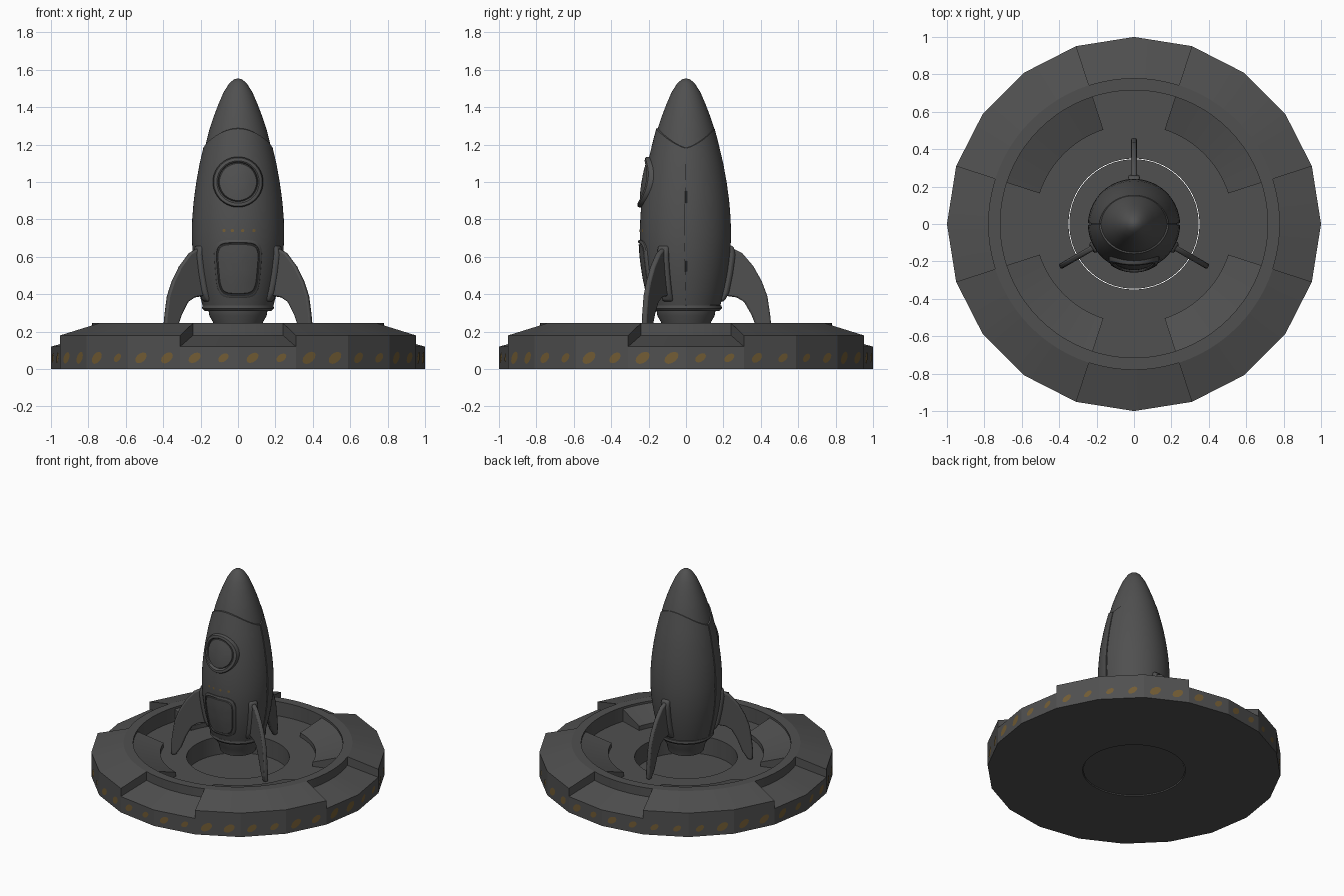
import bpy, bmesh, math, random
from math import sin, cos, pi, radians

if "Cube" in bpy.data.objects:
    bpy.data.objects.remove(bpy.data.objects["Cube"])

random.seed(4)


def material(name, rgb):
    m = bpy.data.materials.new(name)
    m.diffuse_color = (*rgb, 1)
    m.use_nodes = True
    m.node_tree.nodes["Principled BSDF"].inputs["Base Color"].default_value = m.diffuse_color
    return m


GREY = material("dark_grey", (0.08, 0.08, 0.08))
OCHRE = material("ochre_paint", (0.17, 0.108, 0.035))


def finish(name, bm, mat=GREY, smooth=35, bevel=0):
    bmesh.ops.remove_doubles(bm, verts=bm.verts, dist=0.0002)
    bmesh.ops.recalc_face_normals(bm, faces=bm.faces)
    me = bpy.data.meshes.new(name)
    bm.to_mesh(me)
    bm.free()
    me.materials.append(mat)
    ob = bpy.data.objects.new(name, me)
    bpy.context.collection.objects.link(ob)
    if bevel:
        mod = ob.modifiers.new("bevel", 'BEVEL')
        mod.width, mod.segments, mod.limit_method = bevel, 2, 'ANGLE'
    bpy.ops.object.select_all(action='DESELECT')
    bpy.context.view_layer.objects.active = ob
    ob.select_set(True)
    bpy.ops.object.shade_smooth_by_angle(angle=radians(smooth))
    return ob


def grid(bm, rows):
    """Quads between successive rows of points."""
    vs = [[bm.verts.new(p) for p in row] for row in rows]
    for a, b in zip(vs, vs[1:]):
        for i in range(len(a) - 1):
            bm.faces.new((a[i], a[i + 1], b[i + 1], b[i]))
    return vs


def sweep(bm, profile, a0, a1, step, rim=False, cap=()):
    """Turn an (r, z) profile from a0 to a1 degrees; rim makes r=1 a 20-gon."""
    n = round((a1 - a0) / step)

    def pt(r, z, a):
        if rim and r > 0.99:
            r = cos(radians(9)) / cos(radians(a % 18 - 9))
        return (r * cos(radians(a)), r * sin(radians(a)), z)
    angles = [a0 + (a1 - a0) * i / n for i in range(n + 1)]
    grid(bm, [[pt(r, z, a) for r, z in profile] for a in angles])
    if cap:
        for a in (a0, a1):
            bm.faces.new([bm.verts.new(pt(r, z, a)) for r, z in cap])


# Launch pad: ring with 20-sided rim, four raised wedges, four low notches
bm = bmesh.new()
sweep(bm, [(1, .12), (1, 0), (.715, 0), (.35, 0), (.35, .138), (.715, .138),
           (.715, .245), (.78, .245)], 0, 360, 4.5, True)
for k in range(4):
    a = 90 * k
    sweep(bm, [(1, .12), (.78, .18), (.78, .245)], a - 18, a + 18, 4.5, True)
    wedge = [(1, .12), (1, .18), (.78, .245)]
    sweep(bm, wedge, a + 18, a + 72, 4.5, True, cap=wedge + [(.78, .18)])
finish("launch_pad", bm, smooth=15)

# Sloping blocks inside the pad
bm = bmesh.new()
for k in range(4):
    ramp = [(.53, .138), (.53, .17), (.715, .23)]
    sweep(bm, ramp, 90 * k + 18, 90 * k + 72, 4.5, cap=ramp + [(.715, .138)])
finish("pad_ramps", bm, smooth=25)

# Floor of the blast pit
bm = bmesh.new()
bmesh.ops.create_circle(bm, cap_ends=True, segments=80, radius=.346)
bmesh.ops.translate(bm, verts=bm.verts, vec=(0, 0, .006))
finish("pit_floor", bm)

# Painted warning marks round the rim, two on each facet
bm = bmesh.new()
for k in range(40):
    facet, side = radians(18 * (k // 2) + 9), (k % 2 * 2 - 1) * .078
    s = random.uniform(.65, 1)
    vs = []
    for i in range(12):
        t = 2 * pi * i / 12
        dz = .034 * s * sin(t)
        u = side + .036 * s * cos(t) + .5 * dz
        d = cos(radians(9)) + .002
        vs.append(bm.verts.new((d * cos(facet) - u * sin(facet),
                                d * sin(facet) + u * cos(facet), .06 + dz)))
    bm.faces.new(vs)
finish("rim_marks", bm, OCHRE)

# Hull profile as (z, radius)
HULL = [(1.555, 0), (1.548, .022), (1.53, .045), (1.48, .077), (1.42, .103),
        (1.35, .13), (1.28, .153), (1.18, .178), (1.1, .197), (1.0, .215),
        (.9, .229), (.8, .237), (.7, .239), (.6, .233), (.5, .219),
        (.4, .198), (.335, .18)]


def R(z):
    for (z1, r1), (z0, r0) in zip(HULL, HULL[1:]):
        if z >= z0:
            return r0 + (r1 - r0) * (z - z0) / (z1 - z0)
    return HULL[-1][1]


# Nose and inner hull
bm = bmesh.new()
sweep(bm, [(r, z) for z, r in HULL], 0, 360, 7.5)
finish("nose_and_hull", bm)

# Front and back hull panels with an arched top edge and side seams
for name, a0, t in (("front_hull_panel", 180, .008), ("back_hull_panel", 0, .002)):
    bm = bmesh.new()
    cols = []
    for i in range(33):
        a = radians(a0 + 1 + 178 * i / 32)
        top = 1.18 + .105 * abs(sin(a)) ** 1.3
        zs = [top + (.335 - top) * j / 20 for j in range(21)]
        off = .008 + (t - .008) * abs(sin(a))
        pts = [(R(top) - .005, top + .004)] + [(R(z) + off, z) for z in zs]
        pts.append((.17, .335))
        if i in (0, 32):
            cols.append([(.94 * r * cos(a), .94 * r * sin(a), z) for r, z in pts])
        cols.append([(r * cos(a), r * sin(a), z) for r, z in pts])
        if i == 32:
            cols[-1], cols[-2] = cols[-2], cols[-1]
    grid(bm, cols)
    finish(name, bm)

# Tail collar and engine nozzle
bm = bmesh.new()
sweep(bm, [(.17, .345), (.19, .34), (.192, .325), (.178, .31), (.157, .31),
           (.153, .285), (.133, .25), (.122, .2), (.1, .2), (.08, .27),
           (.0, .27)], 0, 360, 7.5)
finish("engine_nozzle", bm)


def plate(name, outline, cz, rings, mat=GREY, cx=0):
    """Plate wrapped on the hull front; rings are (outline scale, height)."""
    bm = bmesh.new()
    rows = []
    for s, off in rings:
        row = []
        for x, z in outline + outline[:1]:
            x, z = cx + x * s, cz + z * s
            row.append((x, -math.sqrt((R(z) + .008 + off) ** 2 - x * x), z))
        rows.append(row)
    grid(bm, rows)
    return finish(name, bm, mat)


def circle(r, n=40):
    return [(r * cos(2 * pi * i / n), r * sin(2 * pi * i / n)) for i in range(n)]


# Round window
plate("window_frame", circle(.135), 1.0,
      [(1, -.012), (1, .012), (.96, .02), (.84, .02), (.79, .014), (.77, .002)])
plate("window_glass", circle(.104), 1.0,
      [(1, .002), (.95, .01), (.6, .014), (.3, .015), (0, .015)])

# Hatch: rounded rectangle a little wider at the top
door = []
for x, z in circle(1, 48):
    px = math.copysign(abs(x) ** .45, x)
    pz = math.copysign(abs(z) ** .45, z)
    door.append((px * (.122 + .013 * pz), .155 * pz))
plate("hatch", door, .535,
      [(1, -.012), (1, .006), (.96, .01), (.91, .01), (.89, .003), (.86, .003),
       (.84, .008), (.6, .008), (.3, .008), (0, .008)])

# Small painted dots above the hatch
for i, x in enumerate((-.075, -.03, .025, .085)):
    plate("paint_dot_%d" % (i + 1), circle(.009, 10), .74,
          [(1, .002), (0, .002)], OCHRE, cx=x)


def blade(name, outer, inner, width, angle, bevel):
    """Strip between two (r, z) curves, given a thickness and turned about z."""
    bm = bmesh.new()
    c, s = cos(radians(angle)), sin(radians(angle))
    rows = []
    for o, i in zip(outer, inner):
        sec = [(*o, width / 2), (*o, -width / 2), (*i, -width / 2), (*i, width / 2)]
        rows.append([(r * c - w * s, r * s + w * c, z) for r, z, w in sec + sec[:1]])
    vs = grid(bm, rows)
    bm.faces.new(vs[0][:4])
    bm.faces.new(vs[-1][:4])
    finish(name, bm, smooth=40, bevel=bevel)


# Three swept fins, each with a root bracket on the hull
OUTER = [(.24, .65), (.30, .62), (.36, .55), (.405, .47), (.435, .39),
         (.45, .29), (.459, .2), (.456, .14)]
INNER = [(.2, .6), (.2, .48), (.22, .39), (.27, .383), (.31, .36),
         (.35, .29), (.385, .2), (.425, .14)]
ROOT = [.36 + .05 * i for i in range(7)]
for label, ang in (("back", 90), ("left", 210), ("right", 330)):
    blade(label + "_fin", OUTER, INNER, .03, ang, .009)
    blade(label + "_fin_bracket",
          [(R(z) + (.03 if 0 < i < 6 else .018), z) for i, z in enumerate(ROOT)],
          [(R(z) - .02, z) for z in ROOT], .064, ang, .014)
